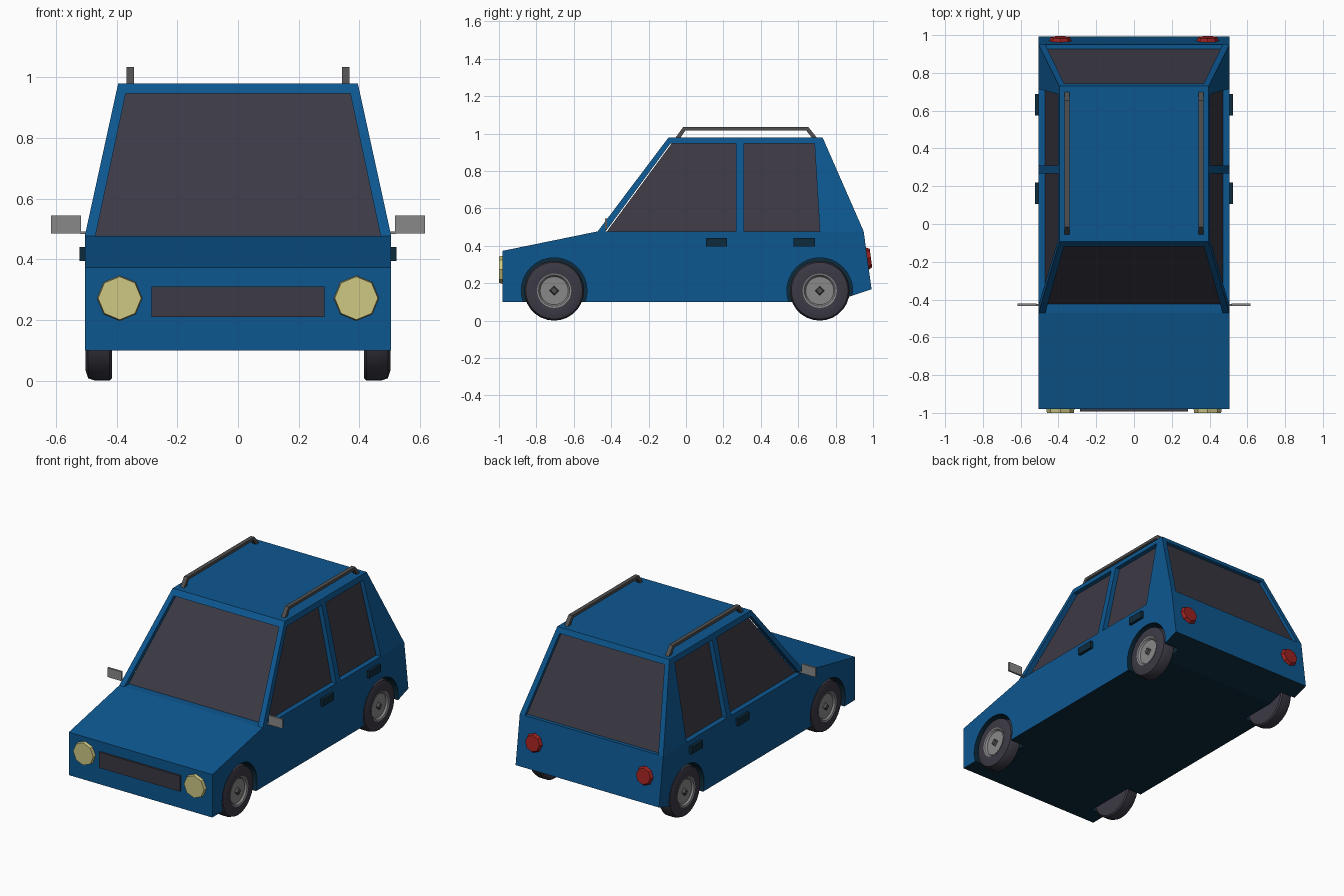
import bpy, bmesh, math
from mathutils import Matrix, Vector

cube = bpy.data.objects.get("Cube")
if cube:
    bpy.data.objects.remove(cube, do_unlink=True)


def material(name, r, g, b):
    m = bpy.data.materials.new(name)
    m.use_nodes = True
    m.diffuse_color = (r, g, b, 1)
    m.node_tree.nodes["Principled BSDF"].inputs["Base Color"].default_value = (r, g, b, 1)
    return m


blue = material("body blue", 0.004, 0.095, 0.28)
teal = material("dark teal", 0.004, 0.024, 0.045)
dark = material("dark glass and rubber", 0.045, 0.041, 0.058)
silver = material("light grey", 0.25, 0.25, 0.25)
grey = material("dark grey", 0.08, 0.08, 0.08)
cream = material("lamp cream", 0.62, 0.58, 0.23)
red = material("lamp red", 0.33, 0.015, 0.015)


def finish(bm, name, *mats):
    bmesh.ops.recalc_face_normals(bm, faces=bm.faces[:])
    mesh = bpy.data.meshes.new(name)
    bm.to_mesh(mesh)
    bm.free()
    for m in mats:
        mesh.materials.append(m)
    obj = bpy.data.objects.new(name, mesh)
    bpy.context.collection.objects.link(obj)
    return obj


def prism(name, outline, axis, start, end, *mats):
    """Extrude an outline: (y, z) points along x, or (x, z) points along y."""
    bm = bmesh.new()
    place = (lambda u, v: (start, u, v)) if axis == "x" else (lambda u, v: (u, start, v))
    face = bm.faces.new([bm.verts.new(place(u, v)) for u, v in outline])
    ext = bmesh.ops.extrude_face_region(bm, geom=[face])
    move = (end - start, 0, 0) if axis == "x" else (0, end - start, 0)
    bmesh.ops.translate(bm, vec=move, verts=[e for e in ext["geom"] if isinstance(e, bmesh.types.BMVert)])
    return finish(bm, name, *mats)


def box(name, x, y, z, mat):
    return prism(name, [(y[0], z[0]), (y[1], z[0]), (y[1], z[1]), (y[0], z[1])], "x", x[0], x[1], mat)


def frustum(name, low, high, mat):
    """Join two level rectangles, each given as (half width, front, back, z)."""
    bm = bmesh.new()
    for w, f, b, z in (low, high):
        for x, y in ((-w, f), (w, f), (w, b), (-w, b)):
            bm.verts.new((x, y, z))
    bmesh.ops.convex_hull(bm, input=bm.verts[:])
    bmesh.ops.dissolve_limit(bm, angle_limit=0.01, verts=bm.verts[:], edges=bm.edges[:])
    return finish(bm, name, mat)


def disc(name, centre, direction, r1, r2, depth, sides, mat):
    bm = bmesh.new()
    turn = Vector(direction).to_track_quat("Z", "Y").to_matrix().to_4x4()
    bmesh.ops.create_cone(bm, cap_ends=True, segments=sides, radius1=r1, radius2=r2,
                          depth=depth, matrix=Matrix.Translation(centre) @ turn)
    return finish(bm, name, mat)


def lathe(name, profile, centre, side, mat):
    """Spin (x, radius) points about the x axis; side mirrors the result."""
    bm = bmesh.new()
    vs = [bm.verts.new((x * side, 0, r)) for x, r in profile]
    es = [bm.edges.new(p) for p in zip(vs, vs[1:])]
    bmesh.ops.spin(bm, geom=vs + es, cent=(0, 0, 0), axis=(1, 0, 0),
                   angle=math.tau, steps=28, use_merge=False)
    bmesh.ops.remove_doubles(bm, verts=bm.verts[:], dist=0.0001)
    bmesh.ops.translate(bm, vec=centre, verts=bm.verts[:])
    obj = finish(bm, name, mat)
    for p in obj.data.polygons:
        p.use_smooth = True
    obj.data.set_sharp_from_angle(angle=math.radians(30))
    return obj


def cut(obj, cutters):
    for c in cutters:
        c.hide_render = True
        mod = obj.modifiers.new("cut", "BOOLEAN")
        mod.operation, mod.solver, mod.object = "DIFFERENCE", "EXACT", c
    graph = bpy.context.evaluated_depsgraph_get()
    mesh = bpy.data.meshes.new_from_object(obj.evaluated_get(graph))
    obj.modifiers.clear()
    obj.data = mesh
    for c in cutters:
        bpy.data.objects.remove(c, do_unlink=True)


HALF, BELT, ROOF = 0.505, 0.477, 0.98
AXLES = {"front": -0.705, "rear": 0.715}
WHEEL_R, ARCH_R = 0.16, 0.176
SIDES = {"left": 1, "right": -1}

# Lower body with wheel arches
body = prism("lower_body", [(-0.98, 0.1), (0.79, 0.1), (0.992, 0.168), (0.95, BELT),
                            (-0.472, BELT), (-0.98, 0.373)], "x", -HALF, HALF, blue, teal)
cut(body, [disc("arch_cutter", (s * 0.5, y, WHEEL_R), (1, 0, 0), ARCH_R, ARCH_R, 0.2, 32, blue)
           for s in SIDES.values() for y in AXLES.values()])
for p in body.data.polygons:
    in_arch = any(math.hypot(p.center.y - y, p.center.z - WHEEL_R) < ARCH_R + 0.005
                  for y in AXLES.values()) and abs(p.center.x) < HALF - 0.003
    p.material_index = 1 if in_arch or p.normal.z < -0.5 else 0

# Cabin frame with window openings, and the glass block inside it
cabin = frustum("cabin_frame", (HALF, -0.472, 0.95, BELT), (0.395, -0.093, 0.73, ROOF), blue)
sill, head = BELT - 0.01, 0.947
cut(cabin, [
    prism("screen_cutter", [(-0.472, sill), (0.472, sill), (0.37, head), (-0.37, head)], "y", -1, 1.5, blue),
    prism("front_door_cutter", [(-0.437, sill), (0.267, sill), (0.267, head), (-0.083, head)], "x", -1, 1, blue),
    prism("rear_door_cutter", [(0.31, sill), (0.716, sill), (0.687, head), (0.31, head)], "x", -1, 1, blue)])
frustum("window_glass", (0.473, -0.425, 0.928, BELT - 0.003), (0.371, -0.067, 0.715, 0.96), dark)

# Grille
box("grille", (-0.285, 0.285), (-0.992, -0.975), (0.21, 0.31), dark)

rear_dir = Vector((0, 0.309, 0.042)).normalized()
for side, s in SIDES.items():
    # Lamps
    disc(f"{side}_headlight", (s * 0.39, -0.988, 0.272), (0, -1, 0), 0.075, 0.071, 0.024, 8, cream)
    disc(f"{side}_tail_light", Vector((s * 0.39, 0.971, 0.332)) + rear_dir * 0.006,
         rear_dir, 0.062, 0.05, 0.024, 8, red)

    # Door handles
    for door, y in (("front", 0.163), ("rear", 0.632)):
        box(f"{side}_{door}_door_handle", (s * 0.495, s * 0.523), (y - 0.057, y + 0.057), (0.395, 0.441), teal)

    # Wing mirror and its arm
    box(f"{side}_mirror", (s * 0.517, s * 0.616), (-0.434, -0.422), (0.486, 0.545), silver)
    box(f"{side}_mirror_arm", (s * 0.48, s * 0.52), (-0.433, -0.423), (0.484, 0.492), silver)

    # Roof rail
    prism(f"{side}_roof_rail", [(-0.058, 0.975), (-0.016, 1.034), (0.655, 1.034), (0.702, 0.975),
                                (0.675, 0.975), (0.643, 1.016), (-0.004, 1.016), (-0.031, 0.975)],
          "x", s * 0.342, s * 0.368, grey)

    # Wheels
    for end, y in AXLES.items():
        hub = (0, y, WHEEL_R)
        lathe(f"{side}_{end}_tyre", [(0.416, 0), (0.416, 0.152), (0.424, WHEEL_R), (0.47, WHEEL_R),
                                     (0.494, 0.152), (0.503, 0.125), (0.5, 0.092), (0.48, 0.088), (0.48, 0)],
              hub, s, dark)
        lathe(f"{side}_{end}_hub", [(0.47, 0), (0.47, 0.092), (0.502, 0.092), (0.499, 0.083),
                                    (0.488, 0.075), (0.488, 0)], hub, s, silver)
        disc(f"{side}_{end}_hub_cap", (s * 0.493, y, WHEEL_R), (s, 0, 0), 0.028, 0.018, 0.018, 4, grey)
